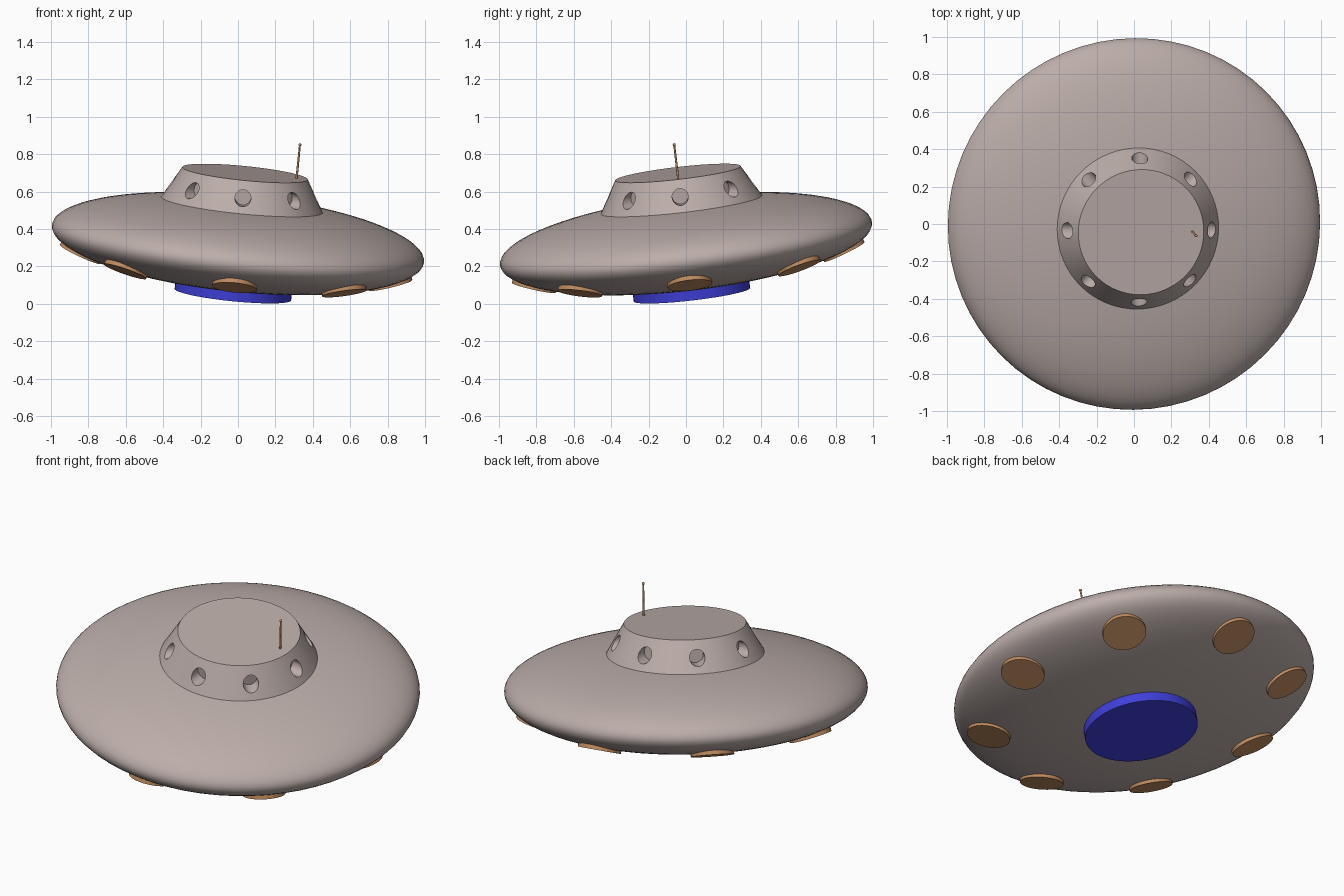
import bpy, bmesh, math
from mathutils import Matrix, Vector

if "Cube" in bpy.data.objects:
    bpy.data.objects.remove(bpy.data.objects["Cube"])

# Whole craft is built upright, then tilted about the hull centre
AXIS = Vector((0.1, -0.116, 1)).normalized()
TILT = Matrix.Translation((0, 0, 0.322)) @ Vector((0, 0, 1)).rotation_difference(AXIS).to_matrix().to_4x4()
A, C = 1.0, 0.234          # hull half-width and half-height


def material(name, rgb):
    m = bpy.data.materials.new(name)
    m.diffuse_color = (*rgb, 1)
    m.use_nodes = True
    m.node_tree.nodes["Principled BSDF"].inputs["Base Color"].default_value = m.diffuse_color
    return m


GREY = material("warm_grey", (0.50, 0.42, 0.40))
COPPER = material("copper_orange", (0.54, 0.27, 0.12))
BLUE = material("deep_blue", (0.05, 0.05, 0.70))


def finish(name, bm, mat, local=Matrix()):
    me = bpy.data.meshes.new(name)
    bm.normal_update()
    bm.to_mesh(me)
    bm.free()
    ob = bpy.data.objects.new(name, me)
    bpy.context.collection.objects.link(ob)
    ob.matrix_world = TILT @ local
    me.materials.append(mat)
    return ob


def smooth(ob, angle=35):
    bpy.ops.object.select_all(action='DESELECT')
    ob.select_set(True)
    bpy.context.view_layer.objects.active = ob
    bpy.ops.object.shade_smooth_by_angle(angle=math.radians(angle))


def add_cone(bm, r1, r2, z1, z2, seg, m=Matrix()):
    bmesh.ops.create_cone(bm, cap_ends=True, segments=seg, radius1=r1, radius2=r2,
                          depth=z2 - z1, matrix=m @ Matrix.Translation((0, 0, (z1 + z2) / 2)))


# Hull: flattened sphere
bm = bmesh.new()
bmesh.ops.create_uvsphere(bm, u_segments=64, v_segments=40, radius=1,
                          matrix=Matrix.Diagonal((A, A, C, 1)))
smooth(finish("hull", bm, GREY), 60)

# Cabin: truncated cone with eight round window recesses
bm = bmesh.new()
add_cone(bm, 0.457, 0.337, 0.17, 0.38, 64)
cabin = finish("cabin", bm, GREY)

bm = bmesh.new()
for i in range(8):
    m = (Matrix.Rotation(i * math.pi / 4, 4, 'Z') @ Matrix.Translation((0, 0, 0.29))
         @ Matrix.Rotation(math.pi / 2, 4, 'Y'))
    add_cone(bm, 0.043, 0.043, 0.33, 0.5, 24, m)
cutter = finish("window_cutter", bm, GREY)
cutter.hide_render = True

mod = cabin.modifiers.new("windows", 'BOOLEAN')
mod.operation, mod.object, mod.solver = 'DIFFERENCE', cutter, 'EXACT'
bpy.context.view_layer.objects.active = cabin
bpy.ops.object.modifier_apply(modifier="windows")
bpy.data.objects.remove(cutter)
smooth(cabin, 30)

# Bottom engine disc
bm = bmesh.new()
add_cone(bm, 0.313, 0.313, -0.276, -0.19, 48)
smooth(finish("engine_disc", bm, BLUE))

# Ring of eight landing lights lying on the hull underside
r = 0.83
z = -C * math.sqrt(1 - r * r)
slope = math.atan2(r / A ** 2, -z / C ** 2)
for i in range(8):
    place = (Matrix.Rotation(i * math.pi / 4, 4, 'Z') @ Matrix.Translation((r, 0, z))
             @ Matrix.Rotation(-slope, 4, 'Y'))
    bm = bmesh.new()
    add_cone(bm, 0.12, 0.12, -0.012, 0.02, 32)
    smooth(finish(f"under_light_{i + 1}", bm, COPPER, place))

# Antenna with a small ball tip
bm = bmesh.new()
at = Matrix.Translation((0.277, 0, 0))
add_cone(bm, 0.006, 0.005, 0.37, 0.565, 12, at)
bmesh.ops.create_uvsphere(bm, u_segments=12, v_segments=8, radius=0.008,
                          matrix=at @ Matrix.Translation((0, 0, 0.562)))
smooth(finish("antenna", bm, COPPER), 50)
